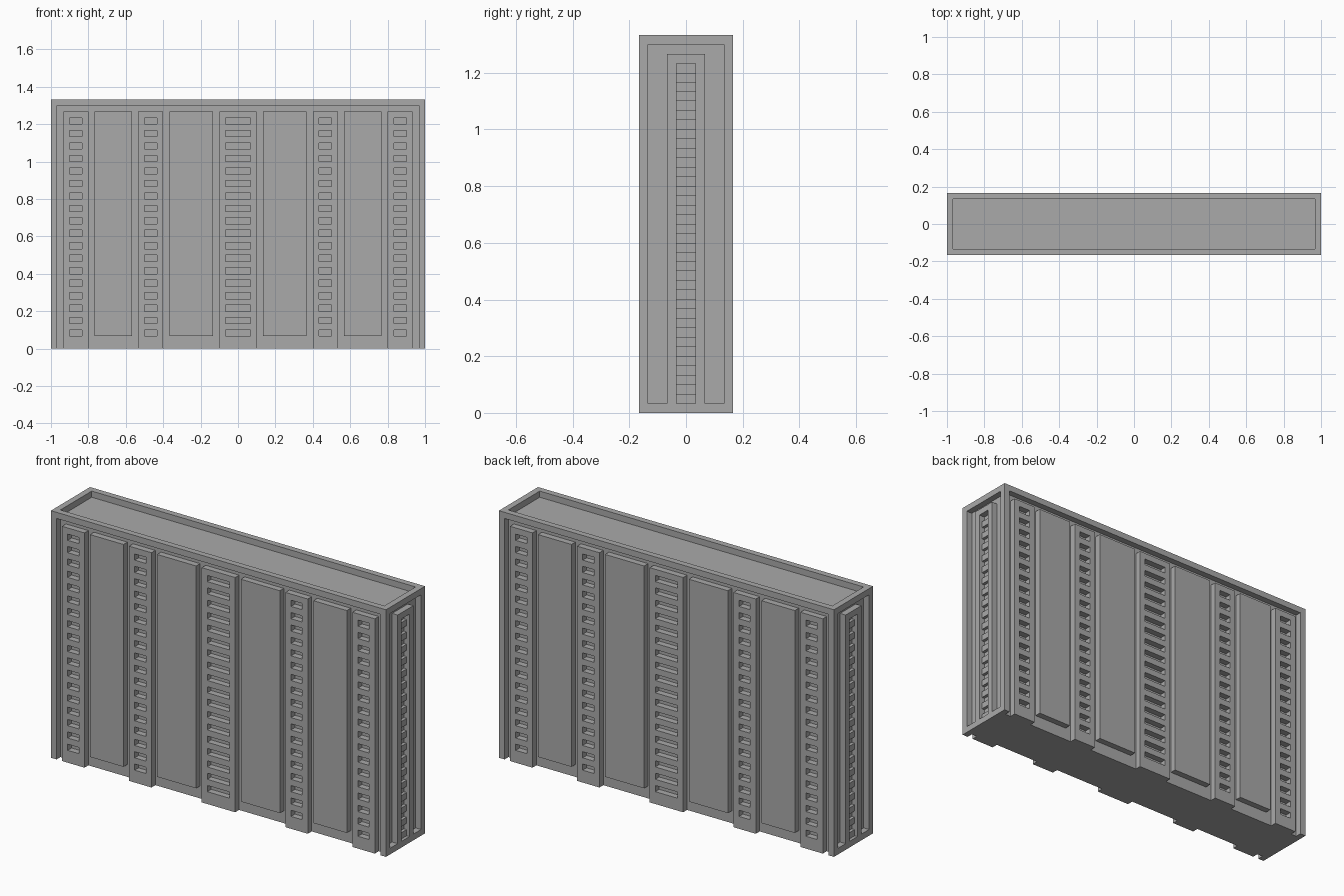
import bpy
import bmesh
from itertools import product
from mathutils import Vector

U = 1 / 30            # building module
LEVELS = 18           # storeys with a window slot

old = bpy.data.objects.get("Cube")
if old:
    bpy.data.objects.remove(old, do_unlink=True)

concrete = bpy.data.materials.new("concrete grey")
concrete.use_nodes = True
concrete.diffuse_color = (0.4, 0.4, 0.4, 1)
concrete.node_tree.nodes["Principled BSDF"].inputs["Base Color"].default_value = (0.4, 0.4, 0.4, 1)


def blocks(name, xs, ys, zs, solid=lambda x, y, z: True):
    """Skin the solid cells of a block grid; solid() is tested at cell centres."""
    axes = [sorted(a) for a in (xs, ys, zs)]
    mid = [[(a + b) / 2 for a, b in zip(ax, ax[1:])] for ax in axes]
    sizes = [len(m) for m in mid]

    def filled(c):
        return all(0 <= i < n for i, n in zip(c, sizes)) and \
            solid(*(m[i] for m, i in zip(mid, c)))

    bm = bmesh.new()
    verts = {}

    def vert(corner):
        if corner not in verts:
            verts[corner] = bm.verts.new(Vector([ax[i] for ax, i in zip(axes, corner)]) * U)
        return verts[corner]

    for c in product(*map(range, sizes)):
        if not filled(c):
            continue
        for axis, step in product(range(3), (0, 1)):
            beside = list(c)
            beside[axis] += 2 * step - 1
            if filled(beside):
                continue
            ring = []
            for s, t in ((0, 0), (1, 0), (1, 1), (0, 1)):
                k = list(c)
                k[axis] += step
                k[(axis + 1) % 3] += s
                k[(axis + 2) % 3] += t
                ring.append(vert(tuple(k)))
            bm.faces.new(ring if step else ring[::-1])

    mesh = bpy.data.meshes.new(name)
    bm.to_mesh(mesh)
    bm.free()
    mesh.materials.append(concrete)
    obj = bpy.data.objects.new(name, mesh)
    bpy.context.collection.objects.link(obj)
    return obj


# Body: recessed core, corner posts, end sills and roof parapet
def body_rule(x, y, z):
    core = abs(x) < 29 and abs(y) < 4
    post = abs(x) > 29 and abs(y) > 4
    sill = abs(x) > 29 and z < 1
    return not core if z > 39 else core or post or sill


blocks("tower_body", (-30, -29, 29, 30), (-5, -4, 4, 5), (0, 1, 39, 40), body_rule)

# Long sides: windowed pilasters and plain wall panels
window_edges = range(2, 2 * LEVELS + 2)
for side, label in ((-1, "front"), (1, "back")):
    ys = (side * 4, side * 5)
    for i, (centre, half) in enumerate(((-26, 2), (-14, 2), (0, 3), (14, 2), (26, 2))):
        inner = half - 1
        blocks(f"{label}_pilaster_{i + 1}",
               [centre + d for d in (-half, -inner, inner, half)], ys,
               [0, *window_edges, 37, 38] if 37 not in window_edges else [0, *window_edges, 38],
               lambda x, y, z: abs(x - centre) > inner or z < 2 or z > 37 or int(z) % 2 == 1)
    for i, (left, right) in enumerate(((-23, -17), (-11, -4), (4, 11), (17, 23))):
        blocks(f"{label}_panel_{i + 1}", (left, right), ys, (2, 38))

# Ends: slotted pilaster with set-back slats
for side, label in ((-1, "right"), (1, "left")):
    blocks(f"{label}_end_pilaster", (side * 29, side * 30), (-2, -1, 1, 2), (1, 37, 38),
           lambda x, y, z: abs(y) > 1 or z > 37)
    for i in range(LEVELS):
        blocks(f"{label}_end_slat_{i + 1}", (side * 29, side * 29.5), (-1, 1),
               (2 * i + 1, 2 * i + 2))
